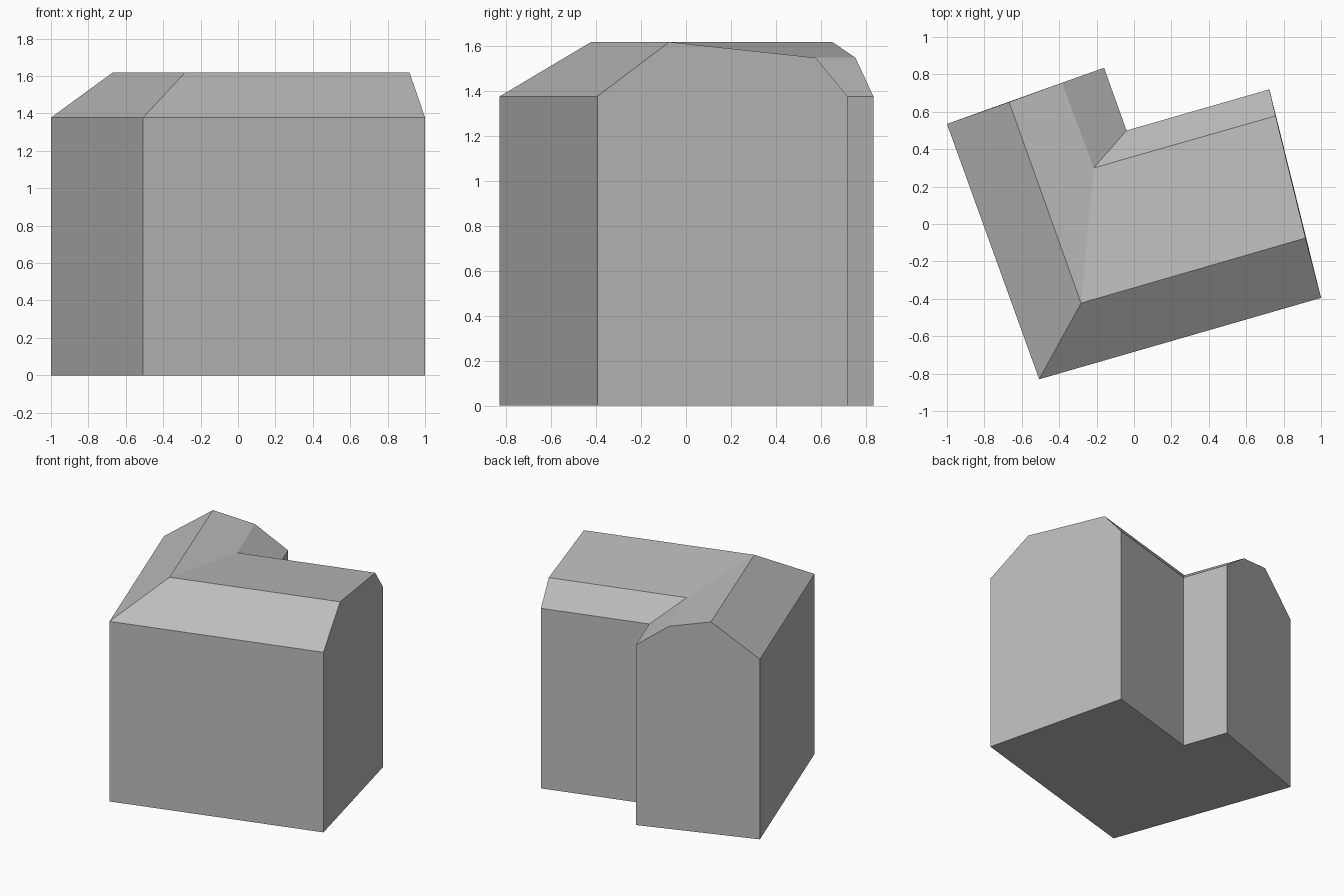
import bpy
import bmesh

cube = bpy.data.objects.get("Cube")
if cube:
    bpy.data.objects.remove(cube, do_unlink=True)

EAVES, BREAK, RIDGE = 1.378, 1.55, 1.62

grey = bpy.data.materials.new("plain_grey")
grey.use_nodes = True
colour = (0.5, 0.5, 0.5, 1)
grey.diffuse_color = colour
grey.node_tree.nodes["Principled BSDF"].inputs["Base Color"].default_value = colour

# Plan of the two wings: outline corners, then roof lines at each end and the bend
outer = {"west": (-1, 0.535), "bend": (-0.507, -0.83), "east": (1, -0.395)}
inner = {"west": (-0.16, 0.835), "bend": (-0.04, 0.5), "east": (0.724, 0.72)}
ridge = {"west": (-0.668, 0.652), "bend": (-0.283, -0.423), "east": (0.917, -0.075)}
fold = {"west": (-0.385, 0.755), "bend": (-0.215, 0.3), "east": (0.757, 0.578)}
levels = ((outer, EAVES), (ridge, RIDGE), (fold, BREAK), (inner, EAVES))


def section(place):
    """Roof cross-section from the outer eaves to the inner eaves."""
    return [(*line[place], z) for line, z in levels]


def make_part(name, faces):
    """Build a flat-shaded object from polygons, welding shared corners."""
    bm = bmesh.new()
    for face in faces:
        bm.faces.new([bm.verts.new(p) for p in face])
    bmesh.ops.remove_doubles(bm, verts=bm.verts, dist=0.0005)
    bmesh.ops.recalc_face_normals(bm, faces=bm.faces)
    mesh = bpy.data.meshes.new(name)
    bm.to_mesh(mesh)
    bm.free()
    mesh.materials.append(grey)
    obj = bpy.data.objects.new(name, mesh)
    bpy.context.collection.objects.link(obj)
    return obj


# Walls, gable ends and roof slopes form one closed shell
outline = [outer[k] for k in ("west", "bend", "east")]
outline += [inner[k] for k in ("east", "bend", "west")]
shell = [[(x, y, 0) for x, y in outline]]

# Walls, with the end walls carried up to the roof profile
for i, (a, b) in enumerate(zip(outline, outline[1:] + outline[:1])):
    wall = [(*b, 0), (*a, 0), (*a, EAVES)]
    if i == 2:
        wall += section("east")[1:3]
    elif i == 5:
        wall += section("west")[2:0:-1]
    shell.append(wall + [(*b, EAVES)])

# Roof slopes of each wing, mitred at the bend
for end in ("west", "east"):
    tip, bend = section(end), section("bend")
    for i in range(3):
        shell.append([tip[i], tip[i + 1], bend[i + 1], bend[i]])

make_part("l_shaped_building", shell)
